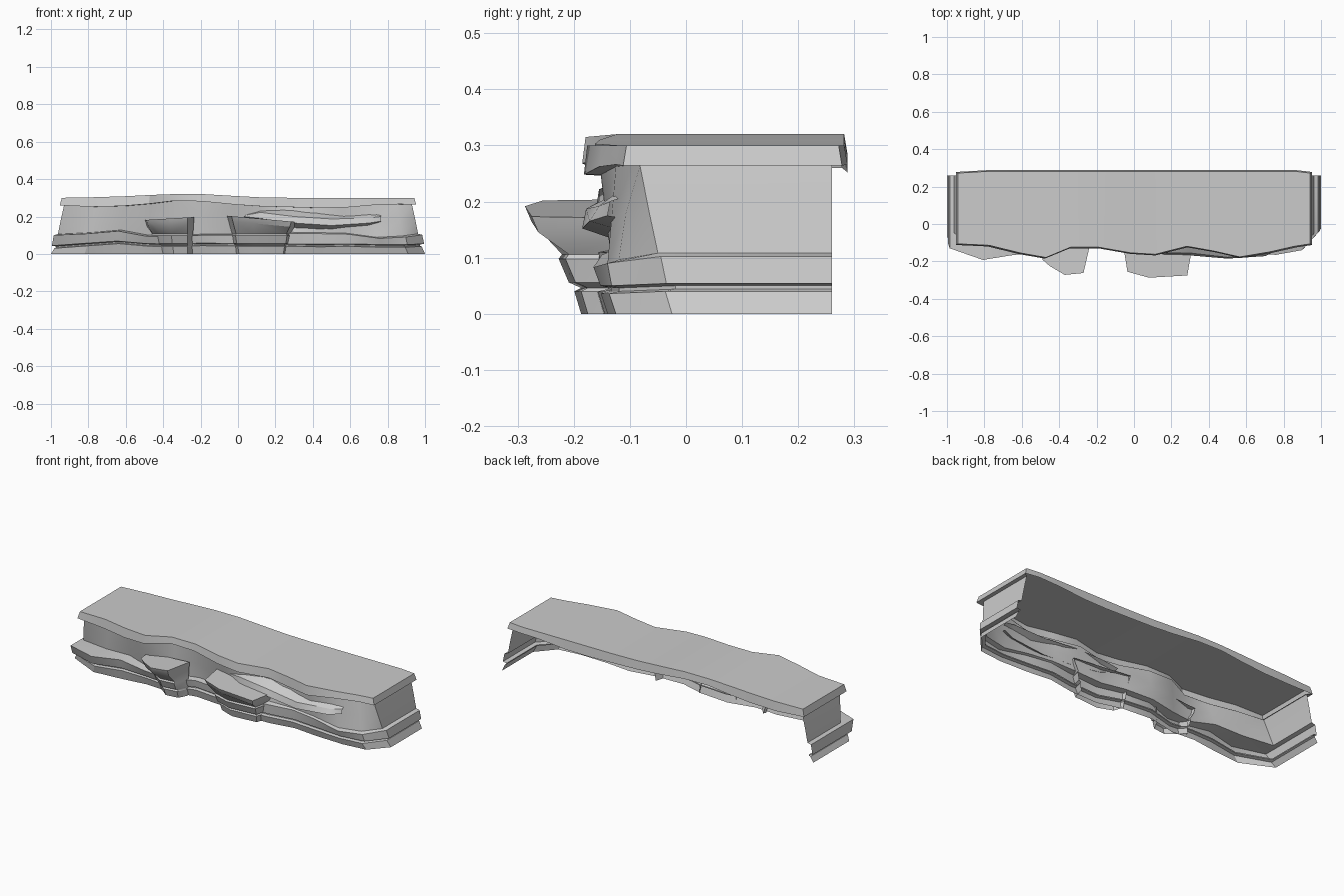
import bpy, math

if "Cube" in bpy.data.objects:
    bpy.data.objects.remove(bpy.data.objects["Cube"])

XS = [-1, -.82, -.65, -.5, -.36, -.2, -.02, .12, .3, .45, .6, .77, .91, 1]


def build(name, verts, faces):
    mesh = bpy.data.meshes.new(name)
    mesh.from_pydata(verts, [], faces)
    mesh.update()
    obj = bpy.data.objects.new(name, mesh)
    bpy.context.collection.objects.link(obj)
    bpy.ops.object.select_all(action='DESELECT')
    obj.select_set(True)
    bpy.context.view_layer.objects.active = obj
    bpy.ops.object.mode_set(mode='EDIT')
    bpy.ops.mesh.select_all(action='SELECT')
    bpy.ops.mesh.quads_convert_to_tris()
    bpy.ops.object.mode_set(mode='OBJECT')
    bpy.ops.object.shade_smooth_by_angle(angle=math.radians(30))
    return obj


def skin(rows, closed=False):
    n = len(rows[0])
    verts = [p for r in rows for p in r]
    faces = []
    for r in range(len(rows) - 1):
        for i in range(n if closed else n - 1):
            j = (i + 1) % n
            faces.append((r * n + i, r * n + j, (r + 1) * n + j, (r + 1) * n + i))
    return verts, faces


def wall_row(sx, ys, zs):
    # front line with a straight return to the open back at each end
    row = [(x * sx, y, z) for x, y, z in zip(XS, ys, zs)]
    return [(row[0][0], .26, zs[0])] + row + [(row[-1][0], .26, zs[-1])]


# strata wall: wavy front and two sides, open at back and bottom
base = [-.07, -.155, -.14, -.12, -.13, -.095, -.11, -.15, -.145, -.12, -.135, -.14, -.125, -.025]
shelf = [-.13, -.192, -.165, -.155, -.16, -.11, -.125, -.16, -.155, -.13, -.15, -.165, -.14, -.045]
wall = [-.045, -.08, -.1, -.12, -.1, -.08, -.09, -.12, -.125, -.12, -.135, -.14, -.12, -.05]
z1 = [.03, .043, .055, .042, .038, .044, .042, .038, .04, .038, .04, .036, .036, .04]
z2 = [.1, .108, .122, .095, .09, .1, .1, .1, .11, .108, .105, .083, .09, .102]
cap_y = [-.112, -.12, -.16, -.185, -.13, -.13, -.16, -.168, -.125, -.15, -.182, -.155, -.125, -.112]
cap_top = [.3, .303, .308, .315, .32, .32, .31, .303, .3, .3, .3, .3, .3, .3]
cap_bot = [.26, .252, .256, .268, .284, .281, .264, .255, .25, .246, .248, .262, .266, .264]


def off(vals, d):
    return [v + d for v in vals]


mid_y = [(w + c + .03) / 2 for w, c in zip(wall, cap_y)]
mid_z = [(a + b) / 2 for a, b in zip(z2, cap_bot)]
rows = [
    wall_row(1, base, [0] * 14),
    wall_row(.982, off(base, -.012), z1),
    wall_row(.972, off(base, .006), off(z1, .004)),
    wall_row(.972, off(base, .006), off(z1, .010)),
    wall_row(.995, [(a + b) / 2 for a, b in zip(base, shelf)], off(z1, .014)),
    wall_row(.985, shelf, z2),
    wall_row(.963, wall, off(z2, .006)),
    wall_row(.948, mid_y, mid_z),
    wall_row(.93, off(cap_y, .03), cap_bot),
]
build("strata_wall", *skin(rows))


# top slab: sheet with a rim and a turned-under lip
def cap_row(sx, dy, zs, back):
    front = [(x * sx, y + dy, z) for x, y, z in zip(XS, cap_y, zs)]
    rear = [(x * sx, back - (.01 if abs(x) == 1 else 0), z) for x, z in zip(XS, zs)]
    return front + rear[::-1]


v, f = skin([cap_row(.925, .03, cap_bot, .265), cap_row(.953, 0, cap_bot, .288),
             cap_row(.942, .006, cap_top, .282)], closed=True)
f = [q for q in f if not (q[0] < 28 and 14 <= q[0] < 27)]
# rear rim, then the top sheet
f += [(28 + i, 29 + i, 57 + i, 56 + i) for i in range(14, 27)]
f += [(56 + i, 57 + i, 56 + 26 - i, 56 + 27 - i) for i in range(13)]
build("top_slab", v, f)


# jutting ledges: open outlines lofted from the foot up to a flat top
def ledge(name, levels):
    v, f = skin(levels)
    n = len(levels[0])
    f.append(tuple(range(len(v) - n, len(v))))
    build(name, v, f)


def tier(outline, cx, sx, dy, z, slope):
    return [(cx + (x - cx) * sx, y + (dy if y < -.14 else 0), z + slope * (x - cx))
            for x, y in outline]


small = [(-.5, -.11), (-.49, -.19), (-.45, -.225), (-.37, -.272), (-.27, -.262), (-.235, -.11)]
large = [(-.06, -.1), (-.035, -.255), (.08, -.287), (.285, -.275), (.315, -.1)]
steps = [(.74, .1, 0), (.78, .088, .04), (.75, .1, .046), (.82, .078, .056),
         (.86, .06, .098), (.84, .066, .106), (.95, .012, .16)]
ledge("small_ledge", [tier(small, -.27, s, d, z, .06 if z > .11 else 0) for s, d, z in steps]
      + [tier(small, -.27, 1, 0, .195, .06)])
ledge("large_ledge", [tier(large, .12, s, d, z, -.09 if z > .11 else 0) for s, d, z in steps]
      + [tier(large, .12, 1, 0, .188, -.09)])

# long bulging outcrop on the right
cx = [.03, .12, .3, .5, .7, .765]
low = [(x, y, z) for x, y, z in zip(cx, [-.09, -.11, -.12, -.12, -.12, -.11], [.19, .16, .14, .13, .15, .17])]
front = [(x, y, z) for x, y, z in zip(cx, [-.12, -.16, -.168, -.185, -.172, -.14], [.2, .19, .165, .152, .165, .175])]
crest = [(x, y, z) for x, y, z in zip(cx, [-.12, -.155, -.155, -.178, -.155, -.135], [.205, .222, .2, .187, .192, .2])]
back = [(x, y, z) for x, y, z in zip(cx, [-.09, -.11, -.1, -.11, -.11, -.1], [.21, .238, .232, .222, .226, .212])]
build("right_outcrop", *skin([low, front, crest, back]))
